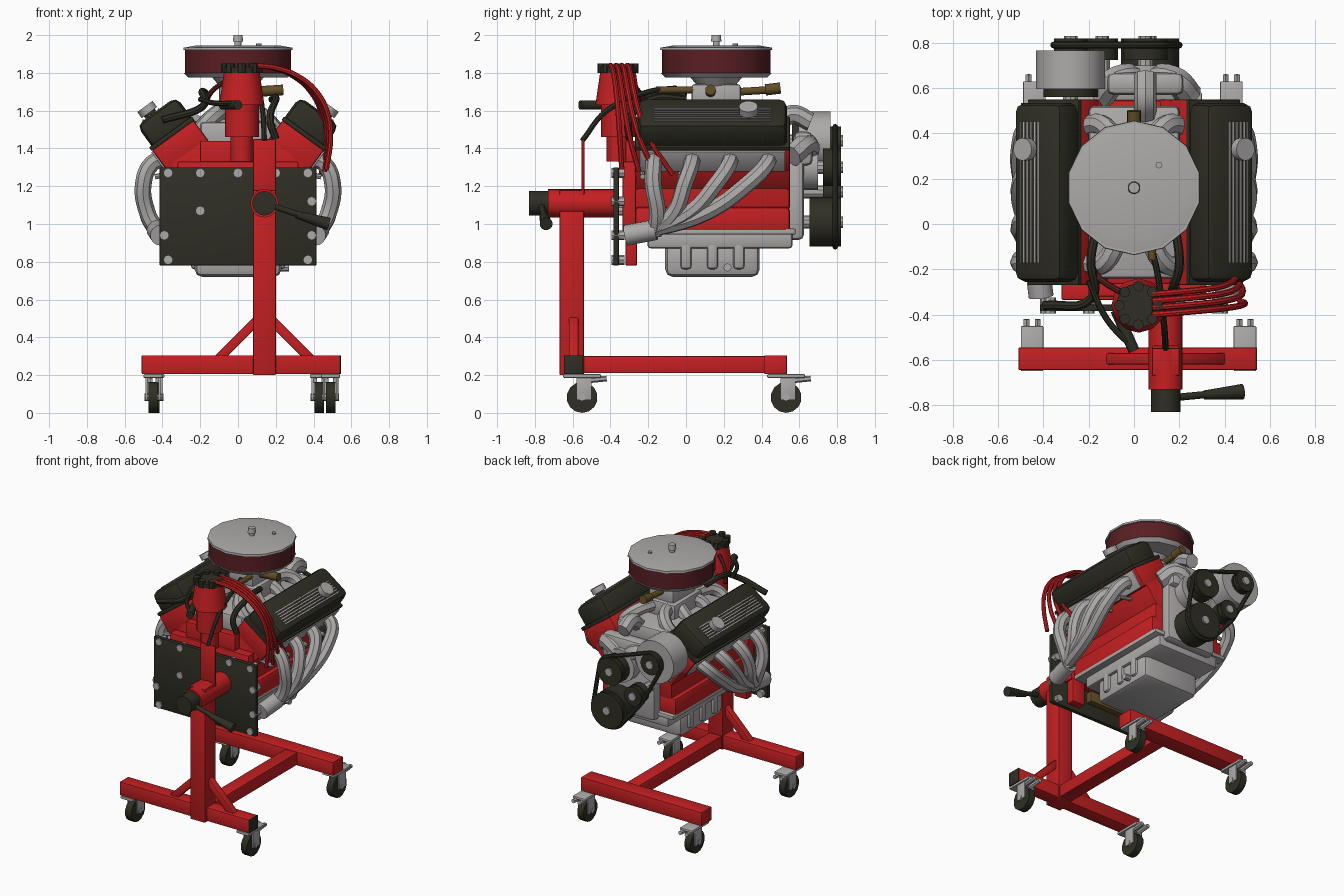
import bpy, bmesh, math
from mathutils import Matrix, Vector, geometry

old = bpy.data.objects.get("Cube")
if old:
    bpy.data.objects.remove(old, do_unlink=True)

def material(name, red, green, blue):
    mat = bpy.data.materials.new(name)
    mat.use_nodes = True
    mat.diffuse_color = (red, green, blue, 1)
    mat.node_tree.nodes["Principled BSDF"].inputs["Base Color"].default_value = (red, green, blue, 1)
    return mat

RED = material("red paint", .56, .014, .016)
BLACK = material("dark metal", .028, .028, .018)
GREY = material("grey metal", .42, .4, .4)
FILTER = material("dark red filter", .1, .013, .017)
BRASS = material("brass", .12, .075, .02)
made = []

def place(name, mesh, mat):
    mesh.materials.clear()
    mesh.materials.append(mat)
    part = bpy.data.objects.new(name, mesh)
    bpy.context.collection.objects.link(part)
    made.append(part)

def finish(name, bm, mat, turn, centre):
    bmesh.ops.rotate(bm, matrix=turn, verts=bm.verts[:])
    bmesh.ops.translate(bm, vec=centre, verts=bm.verts[:])
    mesh = bpy.data.meshes.new(name)
    bm.to_mesh(mesh)
    bm.free()
    place(name, mesh, mat)

def box(name, centre, size, mat, bevel=.006, tilt=0):
    """Bevelled box, tilted about the y axis."""
    bm = bmesh.new()
    bmesh.ops.create_cube(bm, size=1)
    bmesh.ops.scale(bm, vec=size, verts=bm.verts[:])
    bmesh.ops.bevel(bm, geom=bm.edges[:], offset=bevel, segments=2, affect='EDGES', profile=.5)
    finish(name, bm, mat, Matrix.Rotation(tilt, 3, 'Y'), centre)

def rod(name, start, end, radius, mat, end_radius=None, sides=16):
    """Cylinder or cone between two points."""
    start, end = Vector(start), Vector(end)
    bm = bmesh.new()
    bmesh.ops.create_cone(bm, cap_ends=True, segments=sides, radius1=radius,
                          radius2=radius if end_radius is None else end_radius, depth=(end - start).length)
    finish(name, bm, mat, (end - start).to_track_quat('Z', 'Y').to_matrix(), (start + end) / 2)

def disc(name, x, y, z, radius, thick, mat, sides=16):
    """Cylinder along y, centred on a point."""
    rod(name, (x, y - thick / 2, z), (x, y + thick / 2, z), radius, mat, sides=sides)

def stack(x, y, z, rings, sides):
    """Turned part made of rings set one on another."""
    for name, height, low, high, mat in rings:
        rod(name, (x, y, z), (x, y, z + height), low, mat, high, sides)
        z += height

def tube(name, path, radius, mat, loop=False):
    """Round pipe that follows a path."""
    curve = bpy.data.curves.new(name, 'CURVE')
    curve.dimensions, curve.bevel_depth, curve.bevel_resolution = '3D', radius, 2
    curve.resolution_u, curve.use_fill_caps = 6, True
    spline = curve.splines.new('BEZIER')
    spline.bezier_points.add(len(path) - 1)
    for knot, point in zip(spline.bezier_points, path):
        knot.co = point
        knot.handle_left_type = knot.handle_right_type = 'VECTOR' if loop else 'AUTO'
    spline.use_cyclic_u = loop
    helper = bpy.data.objects.new(name, curve)
    bpy.context.collection.objects.link(helper)
    bpy.context.view_layer.update()
    mesh = bpy.data.meshes.new_from_object(helper.evaluated_get(bpy.context.evaluated_depsgraph_get()))
    bpy.data.objects.remove(helper, do_unlink=True)
    place(name, mesh, mat)

# Stand frame
POST, FRONT, REAR, BAR, BAR_Z = .14, -.595, .475, .1, .255
THICK = BAR + .02
box("stand_front_bar", (.015, FRONT, BAR_Z), (1.05, BAR, BAR), RED)
box("stand_bar_end", (.54, FRONT, BAR_Z), (.008, BAR, BAR), BLACK, .001)
box("stand_rear_bar", (-.01, REAR, BAR_Z), (.98, THICK, BAR), RED)
box("stand_long_bar", (POST, (FRONT + REAR) / 2, BAR_Z), (BAR, REAR - FRONT, BAR - .01), RED)
box("stand_post", (POST, FRONT - .01, .69), (THICK, THICK + .01, .98), RED)
box("stand_post_tab", (POST, FRONT + .05, 1.3), (THICK, .015, .3), RED)
for side in (-1, 1):
    box("stand_brace", (POST + side * .14, FRONT, .39), (.32, .05, .05), RED, tilt=side * math.pi / 4)
# Mount tube and its turning handle
MOUNT = 1.11
disc("mount_tube", POST, -.55, MOUNT, .075, .36, RED, 20)
disc("mount_cap", POST, -.78, MOUNT, .065, BAR, BLACK)
rod("turning_handle", (POST, -.77, MOUNT), (.35, -.75, 1.04), .016, BLACK)
rod("handle_grip", (.31, -.755, 1.05), (.48, -.74, 1), .02, BLACK, .034)
# Casters
WHEEL = .082
for x, y in ((-.45, -.55), (.49, -.55), (-.44, .53), (.43, .53)):
    ends = [Vector((x + side * .025, y, WHEEL)) for side in (-1, 1)]
    rod("caster_wheel", *ends, WHEEL, BLACK, sides=14)
    box("caster_plate", (x, y, .195), (BAR, .2, .02), GREY)
    for side, end in zip((-1, 1), ends):
        box("caster_fork", end + Vector((side * .01, .01, .05)), (.012, .08, .13), GREY, .003)
        rod("caster_axle", end, end + Vector((side * .02, 0, 0)), .02, GREY, sides=8)
        rod("caster_brake", end + Vector((0, .03, .09)), end + Vector((0, .13, BAR)), .015, GREY, sides=6)
# Mounting plate with bolts
PLATE_Y, PLATE_Z = -.37, 1.04
box("mount_plate", (0, PLATE_Y, PLATE_Z), (.83, .03, .52), BLACK)
bolts = [(x, side * .23) for x in (-.37, .37) for side in (-1, 1)]
bolts += [(side * .39, -BAR) for side in (-1, 1)] + [(-.2, .23), (0, .23), (.2, .23), (-.2, .03), (.39, .08)]
for x, rise in bolts:
    disc("plate_bolt", x, PLATE_Y + .01, PLATE_Z + rise, .026, .07, GREY, 8)
# Engine block
MID, LENGTH = .14, .82
box("crankcase", (0, MID, 1.02), (.6, LENGTH, .14), RED, .02)
box("block_core", (0, MID, 1.22), (.54, LENGTH, .3), RED, .02)
box("block_rear", (0, -.3, 1.14), (.64, .07, .38), RED)
box("block_rear_top", (0, -.29, 1.37), (.4, .06, .14), RED)
for side in (-1, 1):
    box("bell_foot", (side * .26, -.29, .87), (BAR, .06, .18), RED)
box("flange_pad", (0, -.29, .88), (.3, .05, .08), BRASS)
# Oil pan
box("pan_flange", (0, .16, .96), (.6, .84, .03), GREY)
box("pan_shallow", (0, .18, .92), (.5, .77, .1), GREY, .02)
box("pan_sump", (0, MID, .815), (.46, .5, .19), GREY, .04)
for step in range(-1, 2):
    box("pan_rib", (0, MID + step * .14, .85), (.5, .06, .18), GREY, .02)
rod("pan_drain", (.22, .22, .77), (.27, .22, .77), .022, GREY, sides=8)

# Cylinder banks: heads, covers and headers on each side
LEAN = math.radians(36)
DOWN = Vector((math.cos(LEAN), 0, -math.sin(LEAN)))
OUT = Vector((math.sin(LEAN), 0, math.cos(LEAN)))

def bank(side, across, up, y):
    """Point measured from the joint between a head and its cover."""
    point = Vector((.345, y, 1.47)) + DOWN * across + OUT * up
    point.x *= side
    return point

for side in (-1, 1):
    tilt = side * LEAN
    box("block_bank", bank(side, -.01, -.22, MID), (.23, LENGTH, .22), RED, .01, tilt)
    box("cylinder_head", bank(side, 0, -.07, MID), (.27, LENGTH, .14), RED, .01, tilt)
    box("valve_cover", bank(side, -.005, .07, MID), (.26, .79, .17), BLACK, .04, tilt)
    box("cover_rail", bank(side, 0, .01, MID), (.28, LENGTH, .025), BLACK, .006, tilt)
    box("header_flange", bank(side, .135, -.07, MID), (.02, .77, .13), GREY, .004, tilt)
    for fin in range(6):
        box("cover_fin", bank(side, fin * .02 - .02, .155, MID), (.008, .62, .01), GREY, .001, tilt)
    rod("breather_neck", bank(side, .03, .14, .33), bank(side, .03, .18, .33), .035, BLACK)
    rod("breather_cap", bank(side, .03, .17, .33), bank(side, .03, .21, .33), .05, GREY)
    for port in range(4):
        y = .43 - port * .2
        end = port * .035 - .27
        tube("header_pipe", [bank(side, .11, -.07, y), (side * .455, y, 1.32), (side * .5, y * .85 - .03, 1.22),
                             (side * .48, y * .5 + end * .4, 1.06), (side * .42, end, .95)], .044, GREY)
        rod("spark_plug", (side * .34, y - .06, 1.27), (side * .44, y - .06, 1.25), .014, GREY, sides=8)
        tube("intake_runner", [(side * .05, .1 + y * .4, 1.6), (side * .13, y, 1.57), (side * .23, y, 1.46)],
             .045, GREY)
    rod("header_collector", (side * .43, -.16, .97), (side * .41, -.32, .94), .055, GREY)
# Intake, carburettor and fuel line
CARB = .16
box("intake_manifold", (0, MID, 1.47), (.4, .76, .14), GREY, .02)
box("carburettor_base", (0, CARB, 1.58), (.26, .32, .12), GREY, .012)
box("carburettor", (0, CARB, 1.68), (.2, .26, .12), GREY, .015)
rod("carburettor_throat", (0, CARB, 1.72), (0, CARB, 1.78), .09, GREY, .14)
rod("fuel_line", (0, .28, 1.7), (0, .44, 1.71), .02, BRASS)
rod("fuel_filter", (0, .42, 1.71), (0, .5, 1.72), .03, BRASS)
rod("fuel_fitting", (.09, .13, 1.7), (.24, .13, 1.71), .028, BRASS)
rod("rear_fitting", (.08, -.16, 1.71), (.08, .04, 1.71), .018, BRASS)
# Air cleaner
stack(0, CARB, 1.775, (("cleaner_base", .025, .27, .295, GREY), ("cleaner_filter", .12, .288, .288, FILTER),
                       ("cleaner_lid", .015, .297, .295, GREY), ("cleaner_lid_top", .01, .285, .23, GREY),
                       ("cleaner_stud", .02, .018, .018, GREY), ("cleaner_nut", .035, .028, .024, GREY)), 14)
rod("lid_knob", (.11, .26, 1.94), (.11, .26, 1.955), .015, GREY, sides=8)
# Distributor and spark wires
SPIN = Vector((.02, -.36, 1.82))
stack(SPIN.x, SPIN.y, 1.33, (("distributor_stem", .13, .06, .06, RED), ("distributor_body", .17, .09, .09, RED),
                             ("distributor_cap", .17, .12, .095, RED), ("distributor_top", .03, .1, .1, BLACK)), 12)
for index in range(8):
    turn = Matrix.Rotation(index * math.tau / 8, 3, 'Z')
    foot = SPIN + turn @ Vector((.085, 0, -.02))
    rod("cap_terminal", foot, foot + Vector((0, 0, .05)), .024, BLACK, sides=8)
for wire in range(4):
    path = []
    for step in range(7):
        t = step / 6
        path.append((.08 + (.41 - wire * .01) * math.sin(t * 1.9), -.4 + wire * .03 * (1 + 2 * t ** 5) + t * .06,
                     1.84 - (.55 + wire * .01) * t * t))
    tube("spark_wire", path, .014, RED)
# Hoses and cables behind the carburettor
tube("vacuum_hose", [(-.16, 0, 1.68), (-.19, -.15, 1.7), (-.19, -.33, 1.62), (-.4, -.36, 1.55)], .02, BLACK)
tube("throttle_cable", [(.06, -.05, 1.72), (.1, -.2, 1.7), (.13, -.42, 1.6), (POST, -.55, 1.44)], .014, BLACK)
tube("support_cable", [(-.2, -.25, 1.66), (-.12, -.42, 1.64), (0, -.55, 1.64)], .014, BLACK)
tube("rear_hose", [(.18, 0, 1.66), (.2, -.18, 1.66), (.17, -.3, 1.55), (.2, -.3, 1.45)], .02, BLACK)
rod("linkage_bar", (-.08, -.38, 1.63), (0, -.56, 1.63), .025, BLACK)
tube("coil_wire", [(-.06, -.3, 1.76), (-.14, -.25, 1.7), (-.18, -.2, 1.62)], .014, FILTER)
# Timing cover, water pump and alternator
PUMP_X, PUMP_Z, ALT_X, ALT_Z = .05, 1.3, -.28, 1.44
box("timing_cover", (.02, .58, 1.14), (.4, .09, .45), GREY, .03)
disc("water_pump", PUMP_X, .64, PUMP_Z, .12, .12, GREY)
box("pump_body", (PUMP_X, .62, 1.4), (.34, .1, .18), GREY, .03)
for side in (-1, 1):
    tube("pump_arm", [(PUMP_X, .63, 1.32), (PUMP_X + side * .12, .64, 1.42), (PUMP_X + side * .2, .56, 1.36)],
         .06, GREY)
tube("water_neck", [(PUMP_X, .48, 1.52), (PUMP_X, .56, 1.58), (PUMP_X, .66, 1.54)], .05, GREY)
disc("alternator", ALT_X, .68, ALT_Z, .155, .17, GREY, 18)
disc("alternator_back", ALT_X, .58, ALT_Z, .12, .04, BLACK)
box("alternator_bracket", (-.15, .6, 1.29), (.3, .05, BAR), GREY)
# Pulleys and belt
BELT_Y = .79
rim = []
for x, z, radius, depth in ((.07, 1.01, .13, .12), (PUMP_X, PUMP_Z, .1, .05), (ALT_X, ALT_Z, .075, .03),
                            (-.14, 1.17, .07, .05)):
    disc("pulley_back", x, BELT_Y - .015 - depth / 2, z, radius, depth, BLACK, 18)
    disc("pulley_groove", x, BELT_Y, z, radius * .9, .05, BLACK, 18)
    disc("pulley_front", x, .812, z, radius, .015, BLACK, 18)
    disc("pulley_hub", x, .82, z, .03, .02, GREY, 8)
    disc("pulley_shaft", x, .65, z, .035, .2, GREY, 10)
    for index in range(24):
        angle = index * math.tau / 24
        rim.append(Vector((x + radius * math.cos(angle), z + radius * math.sin(angle))))
hull = [rim[index] for index in geometry.convex_hull_2d(rim)]
tube("drive_belt", [(point.x, BELT_Y, point.y) for point in hull], .015, BLACK, loop=True)
# Smooth rounded parts and keep hard edges
bpy.ops.object.select_all(action='DESELECT')
for part in made:
    part.select_set(True)
bpy.context.view_layer.objects.active = made[0]
bpy.ops.object.shade_smooth_by_angle(angle=math.radians(32))
